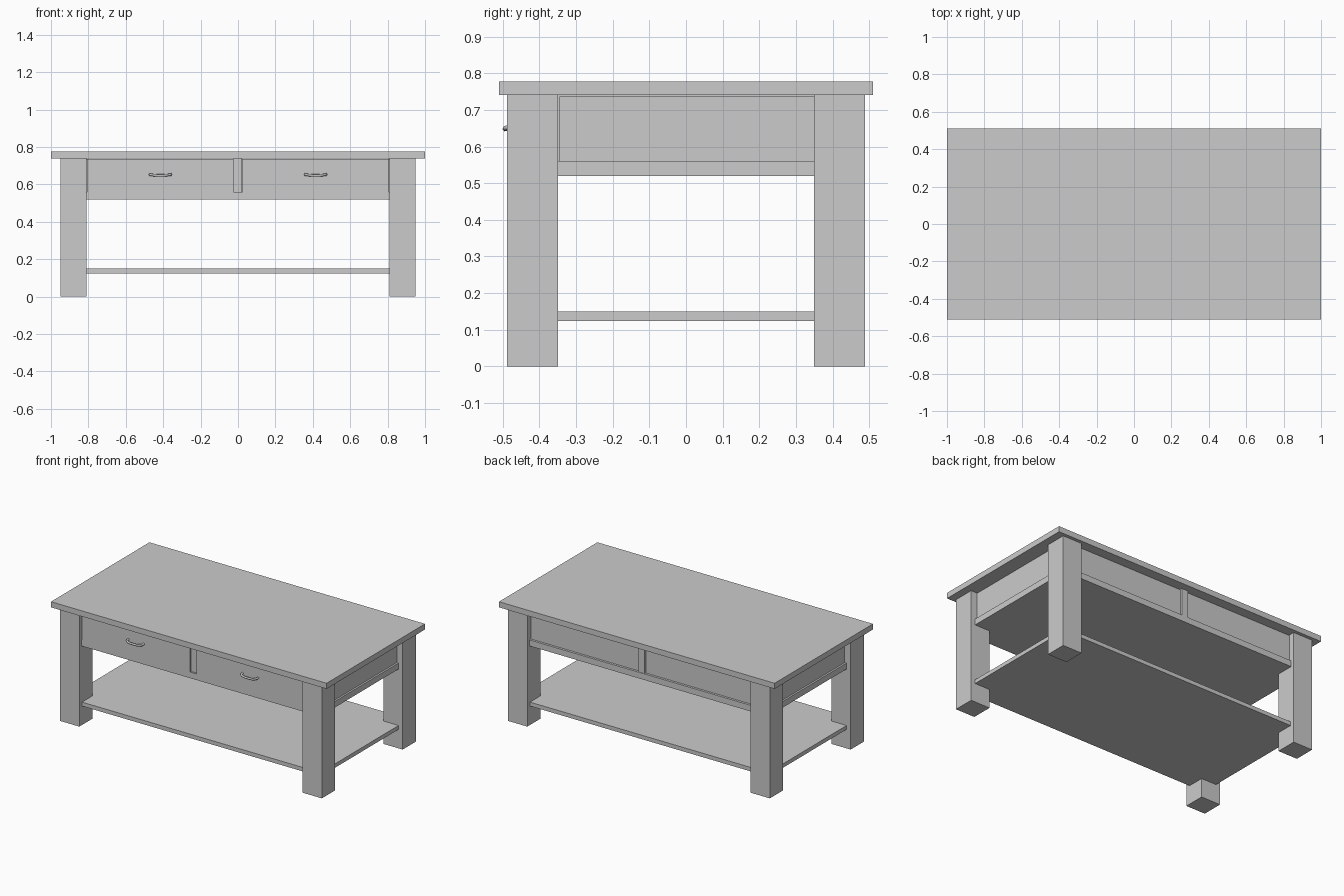
import bpy
from mathutils import Vector

if "Cube" in bpy.data.objects:
    bpy.data.objects.remove(bpy.data.objects["Cube"])


def box(name, x, y, z):
    """Box from (min, max) pairs."""
    bpy.ops.mesh.primitive_cube_add(size=1)
    o = bpy.context.object
    o.name = name
    for v in o.data.vertices:
        v.co = Vector([(a + b) / 2 + c * (b - a) for (a, b), c in zip((x, y, z), v.co)])
    return o


def span(a, b, s):
    """Range mirrored to side s."""
    return (a, b) if s > 0 else (-b, -a)


# Table top and lower shelf
box("table_top", (-1, 1), (-0.51, 0.51), (0.74, 0.777))
box("lower_shelf", (-0.92, 0.92), (-0.46, 0.46), (0.124, 0.15))

# Board under the drawers and the divider between them
box("drawer_board", (-0.92, 0.92), (-0.465, 0.465), (0.52, 0.56))
box("drawer_divider", (-0.024, 0.022), (-0.455, 0.462), (0.56, 0.74))

# Square legs
for sx, side in ((-1, "left"), (1, "right")):
    for sy, end in ((-1, "front"), (1, "back")):
        box(f"{end}_{side}_leg", span(0.81, 0.95, sx), span(0.35, 0.488, sy), (0, 0.74))

for s, side in ((-1, "left"), (1, "right")):
    # Side panel, drawer front and back panel
    box(f"{side}_side_panel", span(0.885, 0.908, s), (-0.345, 0.352), (0.56, 0.736))
    box(f"{side}_drawer_front", span(0.023, 0.806, s), (-0.465, -0.44), (0.56, 0.735))
    box(f"{side}_back_panel", span(0.022, 0.81, s), (0.43, 0.45), (0.56, 0.736))

    # Bowed pull handle
    cu = bpy.data.curves.new(f"{side}_handle", "CURVE")
    cu.dimensions = "3D"
    cu.bevel_depth = 0.007
    cu.bevel_resolution = 1
    cu.resolution_u = 5
    cu.use_fill_caps = True
    sp = cu.splines.new("BEZIER")
    pts = [(-0.056, -0.462, 0.654), (-0.052, -0.483, 0.652), (0, -0.493, 0.648),
           (0.052, -0.483, 0.652), (0.056, -0.462, 0.654)]
    sp.bezier_points.add(len(pts) - 1)
    for bp, p in zip(sp.bezier_points, pts):
        bp.co = (p[0] + s * 0.415, p[1], p[2])
        bp.handle_left_type = bp.handle_right_type = "AUTO"
    bpy.context.collection.objects.link(bpy.data.objects.new(f"{side}_handle", cu))
